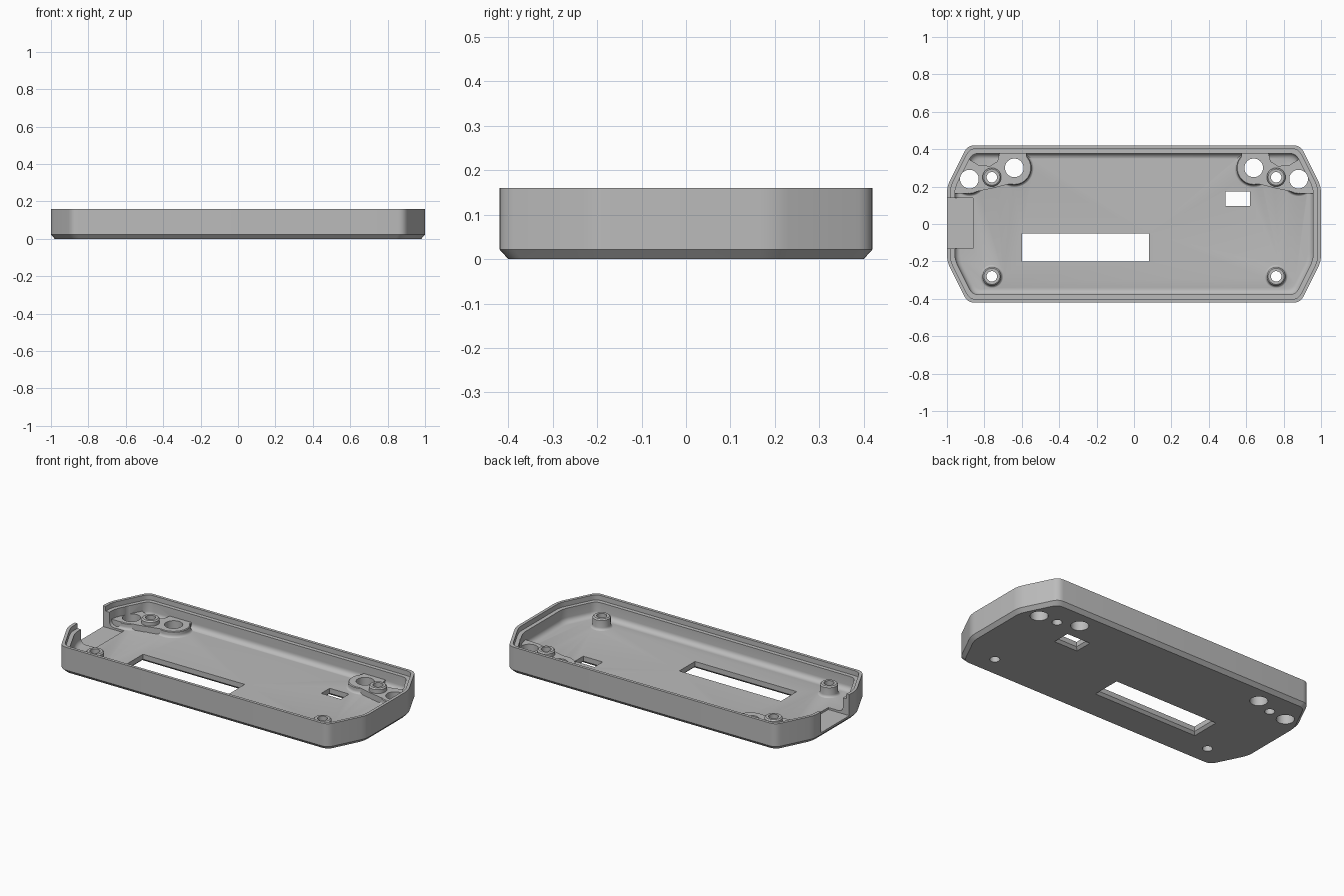
import bpy, bmesh, math
from mathutils import Vector

if "Cube" in bpy.data.objects:
    bpy.data.objects.remove(bpy.data.objects["Cube"], do_unlink=True)

FLOOR, RIM, BOSS_TOP, POST_TOP = 0.045, 0.16, 0.08, 0.11
FILLET = 0.03
WALL = 0.042

grey = bpy.data.materials.new("mid_grey")
grey.use_nodes = True
colour = (0.5, 0.5, 0.5, 1)
grey.diffuse_color = colour
grey.node_tree.nodes["Principled BSDF"].inputs["Base Color"].default_value = colour


def loft(name, rings):
    """Closed solid through matching rings of points."""
    bm = bmesh.new()
    loops = [[bm.verts.new(p) for p in ring] for ring in rings]
    for a, b in zip(loops, loops[1:]):
        for i in range(len(a)):
            j = (i + 1) % len(a)
            bm.faces.new((a[i], a[j], b[j], b[i]))
    bm.faces.new(loops[0][::-1])
    bm.faces.new(loops[-1])
    bmesh.ops.recalc_face_normals(bm, faces=bm.faces)
    mesh = bpy.data.meshes.new(name)
    bm.to_mesh(mesh)
    bm.free()
    mesh.materials.append(grey)
    obj = bpy.data.objects.new(name, mesh)
    bpy.context.collection.objects.link(obj)
    return obj


def outline(inset, z, radius=0.035, steps=5):
    """Octagonal outline with softened corners, moved inwards by inset."""
    side = Vector((1 - inset, 0.2 - 0.237 * inset))
    end = Vector((0.89 - 0.618 * inset, 0.42 - inset))
    corners = []
    for sx, sy in ((1, 1), (-1, 1), (-1, -1), (1, -1)):
        pair = [Vector((p.x * sx, p.y * sy)) for p in (side, end)]
        corners += pair if sx * sy > 0 else pair[::-1]
    points = []
    for i, c in enumerate(corners):
        a = c + (corners[i - 1] - c).normalized() * radius
        b = c + (corners[(i + 1) % 8] - c).normalized() * radius
        for k in range(steps + 1):
            t = k / steps
            p = a * (1 - t) ** 2 + c * 2 * t * (1 - t) + b * t * t
            points.append((p.x, p.y, z))
    return points


def turned(name, x, y, profile, sides=40):
    """Round solid from (radius, height) pairs."""
    ring = [2 * math.pi * i / sides for i in range(sides)]
    return loft(name, [[(x + r * math.cos(a), y + r * math.sin(a), z) for a in ring]
                       for r, z in profile])


def box(name, x0, x1, y0, y1, levels):
    """Rectangular solid from (growth, height) pairs."""
    return loft(name, [[(x0 - g, y0 - g, z), (x1 + g, y0 - g, z),
                        (x1 + g, y1 + g, z), (x0 - g, y1 + g, z)] for g, z in levels])


def subtract(target, tool):
    mod = target.modifiers.new("cut", 'BOOLEAN')
    mod.operation, mod.solver, mod.object = 'DIFFERENCE', 'EXACT', tool
    graph = bpy.context.evaluated_depsgraph_get()
    mesh = bpy.data.meshes.new_from_object(target.evaluated_get(graph))
    target.modifiers.clear()
    target.data = mesh
    bpy.data.objects.remove(tool, do_unlink=True)


def flared(radius, top, bevel):
    """Profile with a filleted foot and a bevelled top edge."""
    foot = [(radius + 0.016 * (1 - math.sin(a)), FLOOR - 0.001 + 0.016 * (1 - math.cos(a)))
            for a in (math.pi / 2 * k / 4 for k in range(5))]
    return [(foot[0][0], 0.01)] + foot + [(radius, top - bevel), (radius - bevel, top)]


# Tray body with a bevelled underside
tray = loft("tray_shell", [outline(0.02, 0), outline(0, 0.022), outline(0, RIM)])

# Cavity: filleted floor, inner wall, stepped rim
sections = []
for k in range(7):
    a = math.pi / 2 * k / 6
    sections.append((WALL + FILLET * (1 - math.sin(a)), FLOOR + FILLET * (1 - math.cos(a))))
sections += [(WALL, 0.13), (0.018, 0.13), (0.018, 0.2)]
cavity = loft("cavity", [outline(d, z) for d, z in sections])

# Corner bosses and screw posts are left standing in the cavity
boss_plan = [(0.575, 0.46), (0.575, 0.3), (0.66, 0.215), (0.76, 0.19), (0.9, 0.162),
             (1.05, 0.162), (1.05, 0.3), (0.93, 0.4), (0.88, 0.345), (0.83, 0.315),
             (0.77, 0.31), (0.73, 0.335), (0.70, 0.46)]
for s in (-1, 1):
    subtract(cavity, loft("boss_web", [[(s * x, y, z) for x, y in boss_plan]
                                       for z in (0.01, BOSS_TOP)]))
    for x, y, r in ((0.64, 0.3, 0.092), (0.88, 0.24, 0.08)):
        subtract(cavity, turned("boss", s * x, y, flared(r, BOSS_TOP, 0.004)))
    for y in (-0.28, 0.25):
        subtract(cavity, turned("post", s * 0.76, y, flared(0.05, POST_TOP, 0.007)))
subtract(tray, cavity)

# Through holes in posts and bosses
for s in (-1, 1):
    for x, y, r in ((0.76, -0.28, 0.028), (0.76, 0.25, 0.028),
                    (0.64, 0.3, 0.05), (0.88, 0.24, 0.05)):
        subtract(tray, turned("hole", s * x, y, [(r, -0.1), (r, 0.3)], 32))

# Openings in the floor, widened towards the underside
levels = [(0.025, -0.01), (0, 0.015), (0, 0.1)]
subtract(tray, box("long_window", -0.6, 0.08, -0.2, -0.05, levels))
subtract(tray, box("small_window", 0.49, 0.62, 0.095, 0.175, levels))

# Connector notch through the side wall
subtract(tray, box("notch", -1.2, -0.86, -0.13, 0.14, [(0, 0.033), (0, 0.3)]))

bpy.ops.object.select_all(action='DESELECT')
tray.select_set(True)
bpy.context.view_layer.objects.active = tray
bpy.ops.object.shade_smooth_by_angle(angle=math.radians(28))
